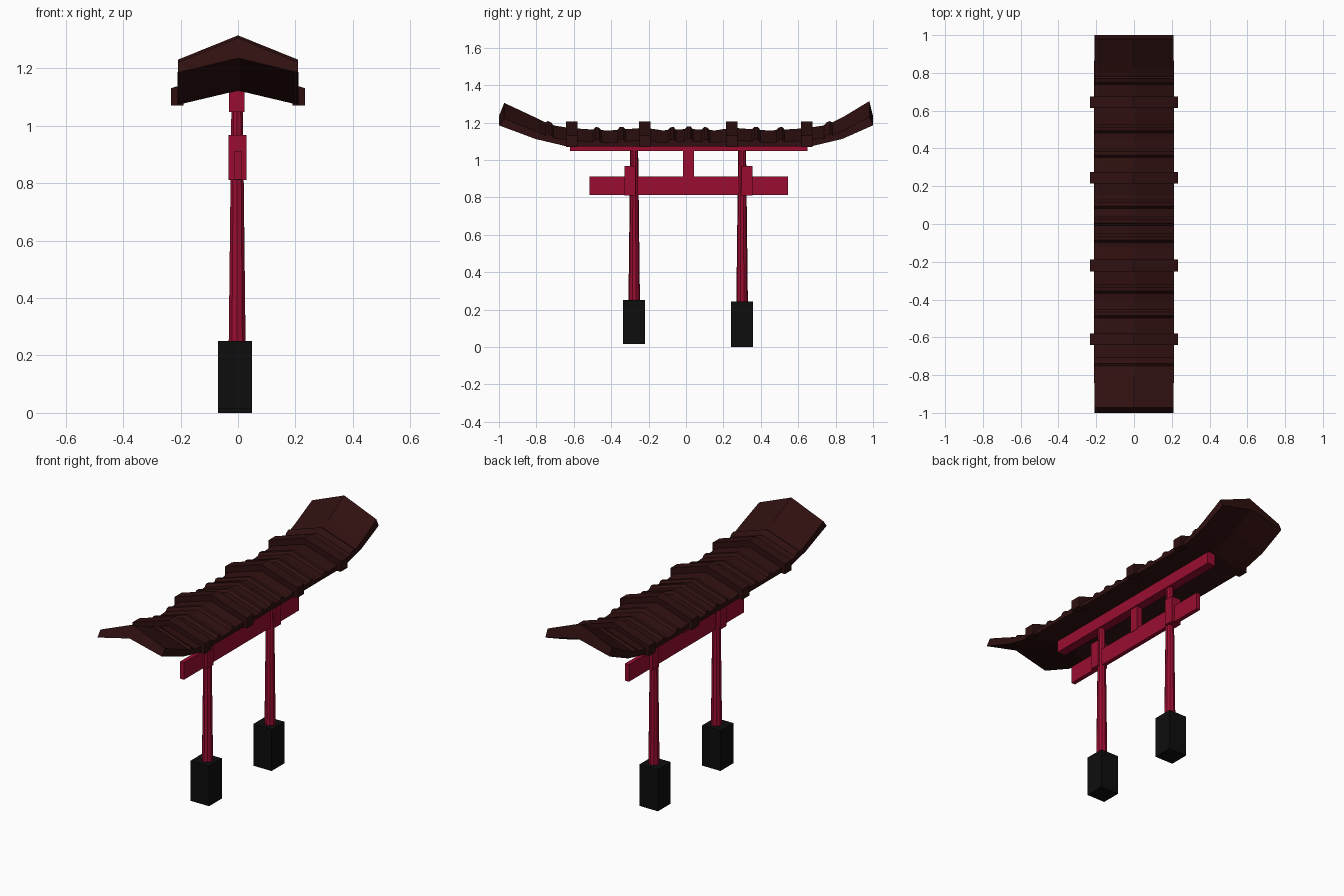
import bpy, bmesh, math

if "Cube" in bpy.data.objects:
    bpy.data.objects.remove(bpy.data.objects["Cube"])

def material(name, rgb):
    m = bpy.data.materials.new(name)
    m.diffuse_color = (*rgb, 1)
    m.use_nodes = True
    m.node_tree.nodes["Principled BSDF"].inputs["Base Color"].default_value = m.diffuse_color
    return m

RED = material("lacquer red", (0.32, 0.004, 0.03))
BROWN = material("dark brown", (0.029, 0.005, 0.005))
BLACK = material("black stone", (0.004, 0.004, 0.004))
MID = 0.015  # the gate's own centre line along y

def finish(name, bm, mat):
    bmesh.ops.recalc_face_normals(bm, faces=bm.faces)
    me = bpy.data.meshes.new(name)
    bm.to_mesh(me)
    bm.free()
    me.materials.append(mat)
    ob = bpy.data.objects.new(name, me)
    bpy.context.collection.objects.link(ob)
    return ob

def box(name, x0, x1, y0, y1, z0, z1, mat):
    bm = bmesh.new()
    bmesh.ops.create_cube(bm, size=1)
    for v in bm.verts:
        v.co = ((x0 + x1) / 2 + v.co.x * (x1 - x0),
                (y0 + y1) / 2 + v.co.y * (y1 - y0),
                (z0 + z1) / 2 + v.co.z * (z1 - z0))
    return finish(name, bm, mat)

def loft(name, sections, mat):
    bm = bmesh.new()
    rings = [[bm.verts.new(p) for p in s] for s in sections]
    n = len(rings[0])
    for a, b in zip(rings, rings[1:]):
        for i in range(n):
            j = (i + 1) % n
            bm.faces.new((a[i], a[j], b[j], b[i]))
    bm.faces.new(rings[0])
    bm.faces.new(rings[-1])
    return finish(name, bm, mat)

def interp(pts, t):
    for (a, za), (b, zb) in zip(pts, pts[1:]):
        if t <= b:
            return za + (zb - za) * (t - a) / (b - a)
    return pts[-1][1]

# Footings, tapered pillars and wedges
for side, y, z0, z1 in (("front", -0.277, 0.015, 0.25), ("back", 0.30, 0.0, 0.243)):
    box(side + "_footing", -0.07, 0.048, y - 0.059, y + 0.059, z0, z1, BLACK)
    bm = bmesh.new()
    bmesh.ops.create_cone(bm, cap_ends=True, segments=10, radius1=0.031,
                          radius2=0.021, depth=0.84)
    for v in bm.verts:
        v.co.x -= 0.003
        v.co.y += y
        v.co.z += 0.65
    finish(side + "_pillar", bm, RED)
    wy = y - 0.022 if y < 0 else y + 0.027
    box(side + "_wedge", -0.033, 0.03, wy - 0.029, wy + 0.029, 0.81, 0.967, RED)

# Beams and centre strut
box("tie_beam", -0.013, 0.012, -0.515, 0.545, 0.812, 0.912, RED)
box("centre_strut", -0.02, 0.014, -0.015, 0.042, 0.905, 1.055, RED)
box("top_beam", -0.032, 0.022, -0.62, 0.65, 1.048, 1.125, RED)

# Roof: stations along y with a wavy top and raised tile ridges
RIDGE = [(0, 1.166), (0.14, 1.158), (0.235, 1.172), (0.43, 1.157),
         (0.63, 1.170), (0.74, 1.187), (0.985, 1.309)]
EAVE = [(0, 1.072), (0.65, 1.072), (0.82, 1.112), (1.0, 1.185)]
bumps = [0] + [s * b for b in (0.09, 0.36, 0.49, 0.745) for s in (-1, 1)]
stations = {round(s * t, 3): 0 for t in (0.14, 0.235, 0.43, 0.63, 0.65, 0.82) for s in (-1, 1)}
for b in bumps:
    for d, h in ((-0.022, 0), (-0.009, 0.014), (0.009, 0.014), (0.022, 0)):
        stations[round(b + d, 3)] = h

def roof_section(ytop, ybot, t, h, w):
    top = interp(RIDGE, abs(t)) + h
    low = interp(EAVE, abs(t))
    drop = 0.066 + 0.018 * max(0, abs(t) - 0.7) / 0.3
    return [(-w, ytop, top - drop), (0, ytop, top), (w, ytop, top - drop),
            (w, ybot, low), (0, ybot, low + 0.05), (-w, ybot, low)]

sections = [roof_section(-0.972, -1.0, -1.0, -0.004, 0.208)]
for t in sorted(stations):
    sections.append(roof_section(t + MID, t + MID, t, stations[t], 0.211))
sections.append(roof_section(0.98, 1.0, 1.0, 0.005, 0.208))
loft("roof", sections, BROWN)

# Raised bands over the roof with lugs wrapping the eaves
for i, t in enumerate((-0.625, -0.235, 0.23, 0.63)):
    half = [(0.233, 1.13), (0.233, 1.07), (0.19, 1.07), (0.19, 1.095)]
    prof = [(0, 1.205)] + half + [(0, 1.14)] + [(-x, z) for x, z in reversed(half)]
    loft("roof_band_%d" % (i + 1),
         [[(x, t + MID + d, z) for x, z in prof] for d in (-0.031, 0.031)], BROWN)
